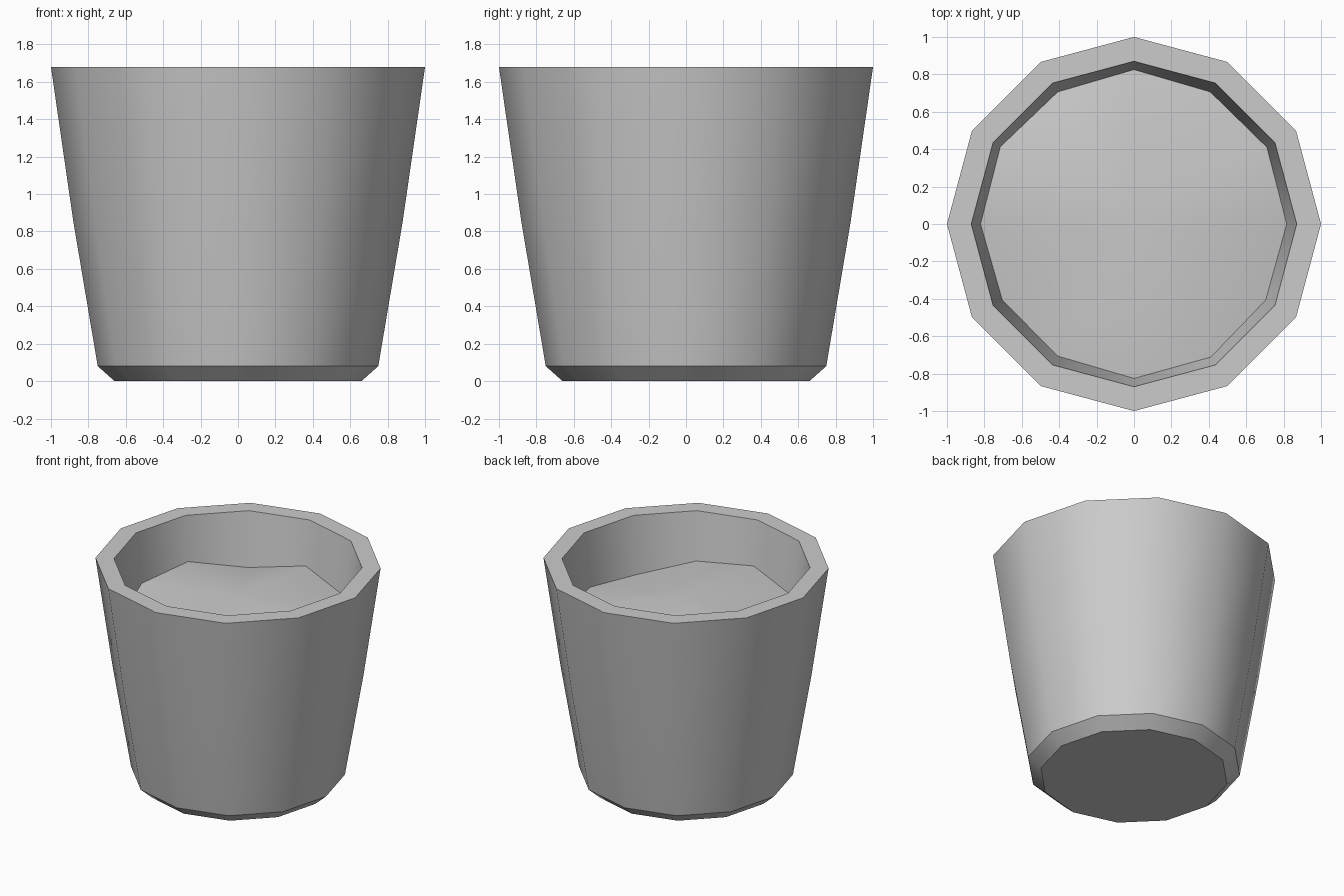
import bpy, bmesh, math

if "Cube" in bpy.data.objects:
    bpy.data.objects.remove(bpy.data.objects["Cube"])

SIDES = 12


def ring(bm, r, z):
    """12-sided ring of vertices; z may be one height or one per vertex."""
    zs = z if isinstance(z, list) else [z] * SIDES
    return [bm.verts.new((r * math.cos(i * math.tau / SIDES),
                          r * math.sin(i * math.tau / SIDES), zs[i])) for i in range(SIDES)]


def finish(bm, name, angle):
    bmesh.ops.recalc_face_normals(bm, faces=bm.faces)
    me = bpy.data.meshes.new(name)
    bm.to_mesh(me)
    bm.free()
    ob = bpy.data.objects.new(name, me)
    bpy.context.collection.objects.link(ob)
    bpy.ops.object.select_all(action='DESELECT')
    ob.select_set(True)
    bpy.context.view_layer.objects.active = ob
    bpy.ops.object.shade_smooth_by_angle(angle=math.radians(angle))
    return ob


# Pot: closed base, chamfer, tapered wall, flat rim and inner wall
profile = [(0.66, 0.0), (0.75, 0.08), (0.88, 0.85), (1.0, 1.68),
           (0.87, 1.68), (0.80, 1.15)]
bm = bmesh.new()
rings = [ring(bm, r, z) for r, z in profile]
for a, b in zip(rings, rings[1:]):
    for i in range(SIDES):
        j = (i + 1) % SIDES
        bm.faces.new((a[i], a[j], b[j], b[i]))
bm.faces.new(rings[0][::-1])
bm.faces.new(rings[-1])
finish(bm, "pot", 35)

# Soil: uneven, slightly mounded fill tucked into the inner wall
heights = [1.27, 1.30, 1.26, 1.34, 1.26, 1.34, 1.30, 1.24, 1.26, 1.34, 1.31, 1.24]
bm = bmesh.new()
edge = ring(bm, 0.85, heights)
top = bm.verts.new((0, 0, 1.43))
for i in range(SIDES):
    bm.faces.new((edge[i], edge[(i + 1) % SIDES], top))
finish(bm, "soil", 35)
